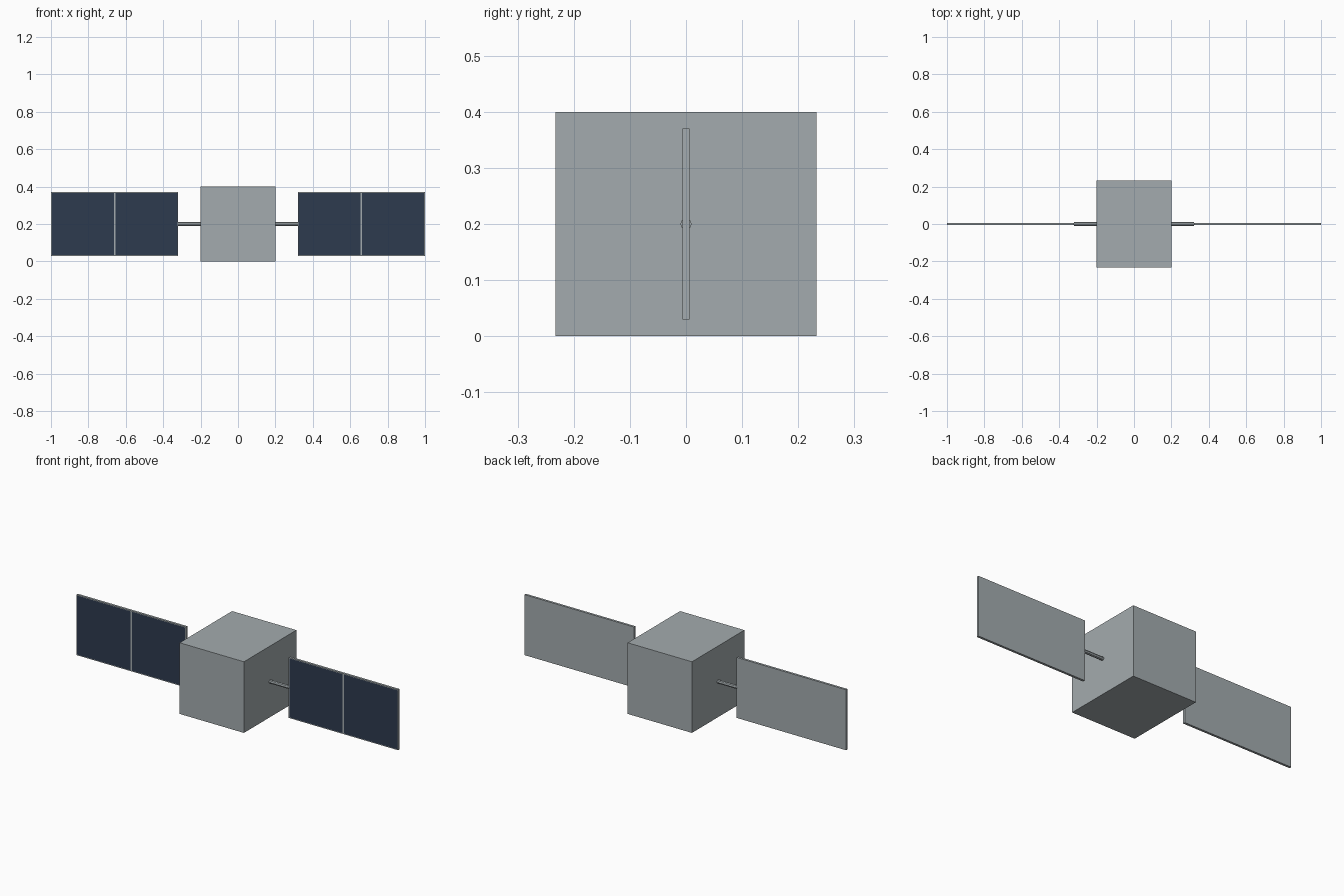
import bpy, bmesh, math
from mathutils import Matrix, Vector

default = bpy.data.objects.get("Cube")
if default:
    bpy.data.objects.remove(default, do_unlink=True)


def make_material(name, rgb):
    mat = bpy.data.materials.new(name)
    mat.use_nodes = True
    colour = (*rgb, 1.0)
    mat.diffuse_color = colour
    mat.node_tree.nodes["Principled BSDF"].inputs["Base Color"].default_value = colour
    return mat


GREY = make_material("light grey metal", (0.37, 0.41, 0.425))
BLUE = make_material("dark blue cells", (0.027, 0.043, 0.078))

MID_Z = 0.2          # height of the wing axis
BODY = Vector((0.4, 0.466, 0.4))
WING_IN, WING_OUT = 0.32, 1.0
WING_HEIGHT, WING_THICK = 0.34, 0.013
ROD_RADIUS = 0.01


def add_object(name, bm, materials):
    mesh = bpy.data.meshes.new(name)
    bm.to_mesh(mesh)
    bm.free()
    for mat in materials:
        mesh.materials.append(mat)
    obj = bpy.data.objects.new(name, mesh)
    bpy.context.collection.objects.link(obj)
    return obj


def box(size, centre):
    bm = bmesh.new()
    bmesh.ops.create_cube(bm, size=1)
    bmesh.ops.scale(bm, vec=size, verts=bm.verts)
    bmesh.ops.translate(bm, vec=centre, verts=bm.verts)
    return bm


# Central body
add_object("body", box(BODY, (0, 0, MID_Z)), [GREY])

for side, sign in (("left", 1), ("right", -1)):
    # Rod joining the body to the wing
    start, end = BODY.x / 2, WING_IN + 0.002
    bm = bmesh.new()
    bmesh.ops.create_cone(
        bm, cap_ends=True, segments=8, radius1=ROD_RADIUS, radius2=ROD_RADIUS,
        depth=end - start,
        matrix=Matrix.Translation((sign * (start + end) / 2, 0, MID_Z))
        @ Matrix.Rotation(math.pi / 2, 4, "Y"))
    add_object(side + "_rod", bm, [GREY])

    # Wing panel, split in two with a cell inset on each front half
    centre = Vector((sign * (WING_IN + WING_OUT) / 2, 0, MID_Z))
    bm = box((WING_OUT - WING_IN, WING_THICK, WING_HEIGHT), centre)
    bmesh.ops.bisect_plane(bm, geom=bm.verts[:] + bm.edges[:] + bm.faces[:],
                           plane_co=centre, plane_no=(1, 0, 0))
    bm.normal_update()
    front = [f for f in bm.faces if f.normal.y < -0.9]
    bmesh.ops.inset_individual(bm, faces=front, thickness=0.006)
    for face in front:
        face.material_index = 1
    add_object(side + "_solar_wing", bm, [GREY, BLUE])
